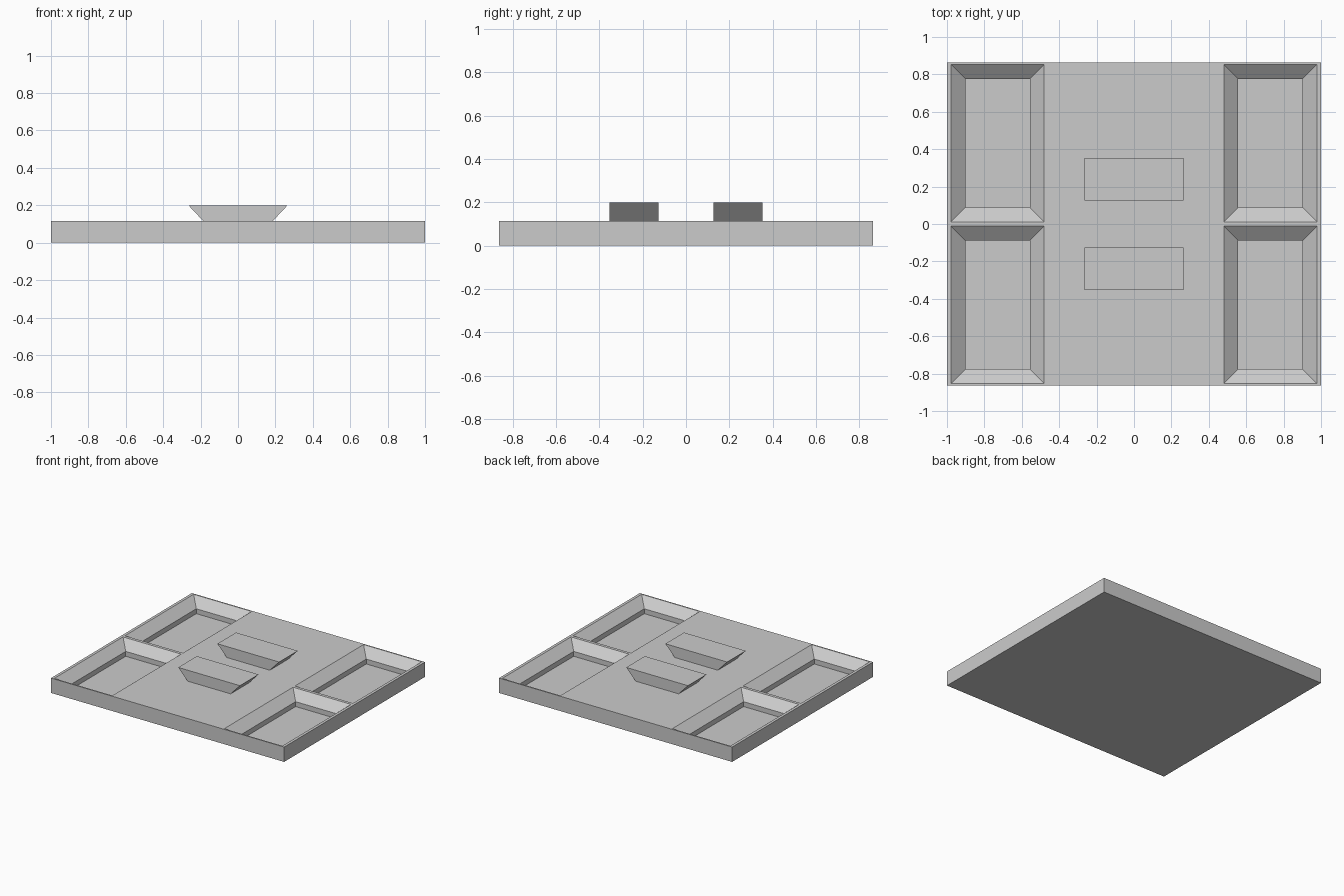
import bpy
import bmesh

cube = bpy.data.objects.get("Cube")
if cube:
    bpy.data.objects.remove(cube, do_unlink=True)

TOP = 0.115        # height of the tray
SLOPE = 0.062      # drop of the sloped pocket rim
FLOOR = 0.015      # height of the pocket floor
RIM = 0.077        # width of the sloped rim

grey = bpy.data.materials.new("plain grey")
grey.use_nodes = True
colour = (0.6, 0.6, 0.6, 1)
grey.diffuse_color = colour
grey.node_tree.nodes["Principled BSDF"].inputs["Base Color"].default_value = colour


def finish(bm, name):
    bmesh.ops.recalc_face_normals(bm, faces=bm.faces)
    mesh = bpy.data.meshes.new(name)
    bm.to_mesh(mesh)
    bm.free()
    mesh.materials.append(grey)
    obj = bpy.data.objects.new(name, mesh)
    bpy.context.collection.objects.link(obj)
    return obj


def rectangle(bm, x0, x1, y0, y1, z):
    """Four corner vertices, counter-clockwise."""
    return [bm.verts.new((x, y, z)) for x, y in ((x0, y0), (x1, y0), (x1, y1), (x0, y1))]


def bridge(bm, lower, upper):
    for i in range(4):
        j = (i + 1) % 4
        bm.faces.new((lower[i], lower[j], upper[j], upper[i]))


# Tray: a gridded top sheet whose outline is pulled down to the ground
bm = bmesh.new()
xs = (-1, -0.978, -0.48, 0.48, 0.978, 1)
ys = (-0.863, -0.853, -0.012, 0.012, 0.853, 0.863)
grid = [[bm.verts.new((x, y, TOP)) for y in ys] for x in xs]
pockets = []
for i in range(5):
    for j in range(5):
        corners = (grid[i][j], grid[i + 1][j], grid[i + 1][j + 1], grid[i][j + 1])
        if i in (1, 3) and j in (1, 3):
            pockets.append(corners)
        else:
            bm.faces.new(corners)

# Pockets: sloped rim, then upright walls down to a flat floor
for corners in pockets:
    x0, x1 = corners[0].co.x + RIM, corners[1].co.x - RIM
    y0, y1 = corners[0].co.y + RIM, corners[2].co.y - RIM
    ledge = rectangle(bm, x0, x1, y0, y1, TOP - SLOPE)
    floor = rectangle(bm, x0, x1, y0, y1, FLOOR)
    bridge(bm, ledge, corners)
    bridge(bm, floor, ledge)
    bm.faces.new(floor)

# Outer sides and underside
rim_edges = [e for e in bm.edges if e.is_boundary]
sides = bmesh.ops.extrude_edge_only(bm, edges=rim_edges)["geom"]
for v in sides:
    if isinstance(v, bmesh.types.BMVert):
        v.co.z = 0
bmesh.ops.holes_fill(bm, edges=[e for e in bm.edges if e.is_boundary], sides=0)
bmesh.ops.dissolve_limit(bm, angle_limit=0.001, verts=bm.verts, edges=bm.edges)
finish(bm, "tray")

# Two raised blocks, wider at the top than at the foot
for name, y in (("front_block", -0.24), ("back_block", 0.24)):
    bm = bmesh.new()
    foot = rectangle(bm, -0.185, 0.185, y - 0.114, y + 0.114, TOP)
    head = rectangle(bm, -0.265, 0.265, y - 0.114, y + 0.114, 0.2)
    bridge(bm, foot, head)
    bm.faces.new(foot)
    bm.faces.new(head)
    finish(bm, name)
